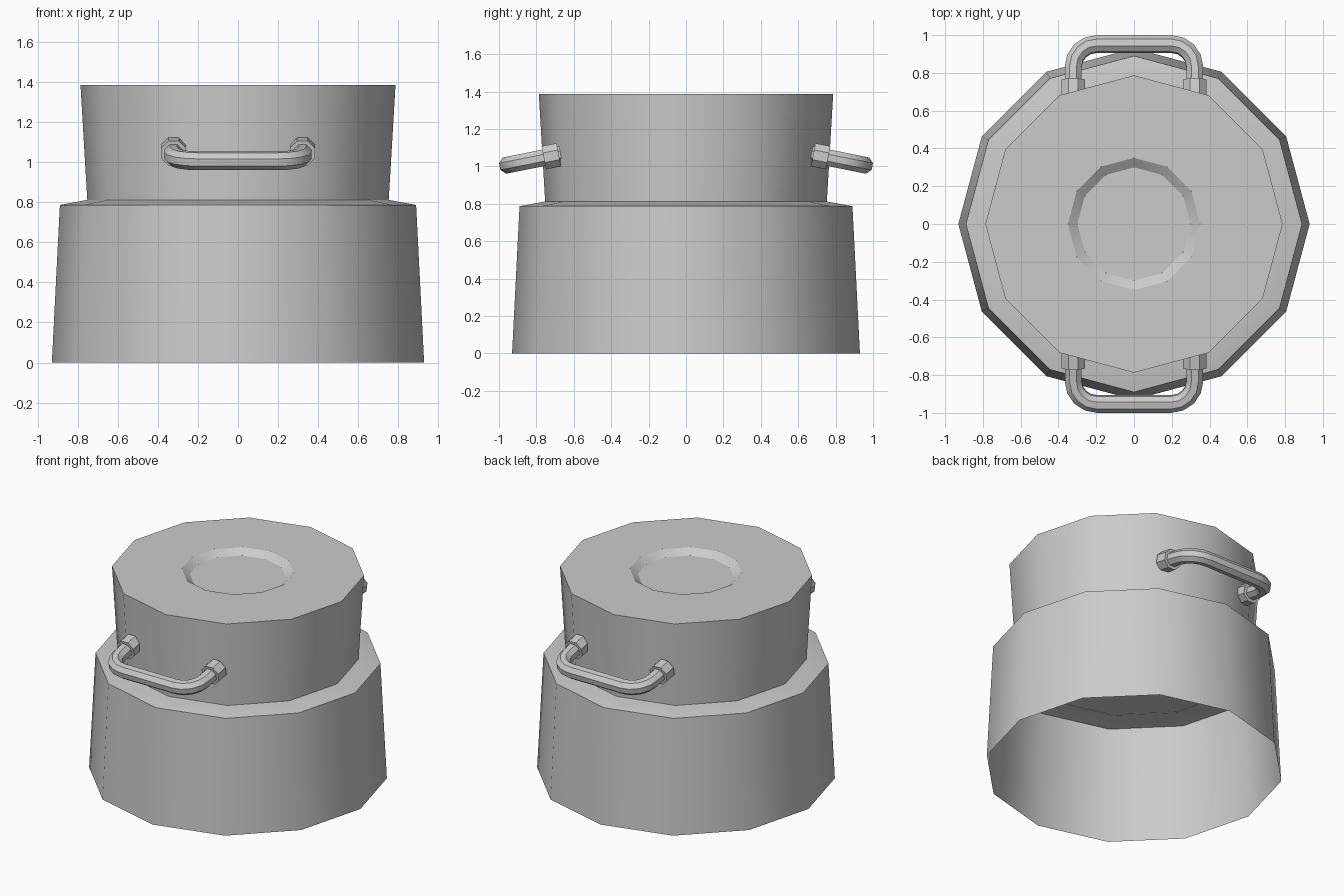
import bpy, bmesh
from math import sin, cos, pi, radians
from mathutils import Vector

if "Cube" in bpy.data.objects:
    bpy.data.objects.remove(bpy.data.objects["Cube"])


def finish(name, bm):
    bmesh.ops.recalc_face_normals(bm, faces=bm.faces)
    me = bpy.data.meshes.new(name)
    bm.to_mesh(me)
    bm.free()
    ob = bpy.data.objects.new(name, me)
    bpy.context.collection.objects.link(ob)
    bpy.ops.object.select_all(action='DESELECT')
    ob.select_set(True)
    bpy.context.view_layer.objects.active = ob
    bpy.ops.object.shade_smooth_by_angle(angle=radians(35))
    return ob


def skin(bm, rings, cap_start, cap_end):
    loops = [[bm.verts.new(p) for p in ring] for ring in rings]
    n = len(loops[0])
    for a, b in zip(loops, loops[1:]):
        for i in range(n):
            j = (i + 1) % n
            bm.faces.new((a[i], a[j], b[j], b[i]))
    if cap_start:
        bm.faces.new(loops[0][::-1])
    if cap_end:
        bm.faces.new(loops[-1])


def lathe(name, profile, sides=12):
    bm = bmesh.new()
    rings = [[(r * cos(2 * pi * i / sides), r * sin(2 * pi * i / sides), z)
              for i in range(sides)] for r, z in profile]
    skin(bm, rings, False, True)
    return finish(name, bm)


# Handle plane: x sideways, OUT tilting gently downwards away from the neck
OUT = Vector((0, 0.981, -0.195))
SIDE = Vector((1, 0, 0))
UP = SIDE.cross(OUT)
ROOT = Vector((0, 0.67, 1.064))


def tube(bm, path, radius, sides=8):
    pts = [Vector(p) for p in path]
    rings = []
    for k, p in enumerate(pts):
        t = (pts[min(k + 1, len(pts) - 1)] - pts[max(k - 1, 0)]).normalized()
        across = SIDE * t.y - OUT * t.x
        c = ROOT + SIDE * p.x + OUT * p.y
        rings.append([c + radius * (cos(a) * across + sin(a) * UP)
                      for a in (2 * pi * (i + 0.5) / sides for i in range(sides))])
    skin(bm, rings, True, True)


def mirror(ob, axis):
    m = ob.modifiers.new("mirror", 'MIRROR')
    m.use_axis = [i == axis for i in range(3)]


# Wide base, open underneath, with a sloping shelf
lathe("base", [(0.93, 0), (0.89, 0.787), (0.755, 0.812)])
# Flared upper drum with a shallow round dent in its top
lathe("upper_drum", [(0.753, 0.81), (0.787, 1.387), (0.35, 1.387), (0.30, 1.352)])

# Bent carrying handles, front and back
half_w, reach, bend = 0.322, 0.288, 0.125
arc = [(half_w - bend + bend * cos(a), reach - bend + bend * sin(a))
       for a in (pi / 2 * i / 4 for i in range(5))]
right = [(half_w, 0.0)] + arc
bm = bmesh.new()
tube(bm, right + [(-x, y) for x, y in reversed(right)], 0.048)
mirror(finish("handle", bm), 1)

# Collars where the handles meet the drum
bm = bmesh.new()
for s in (-1, 1):
    tube(bm, [(s * half_w, 0.01), (s * half_w, 0.092)], 0.068)
mirror(finish("handle_collar", bm), 1)
